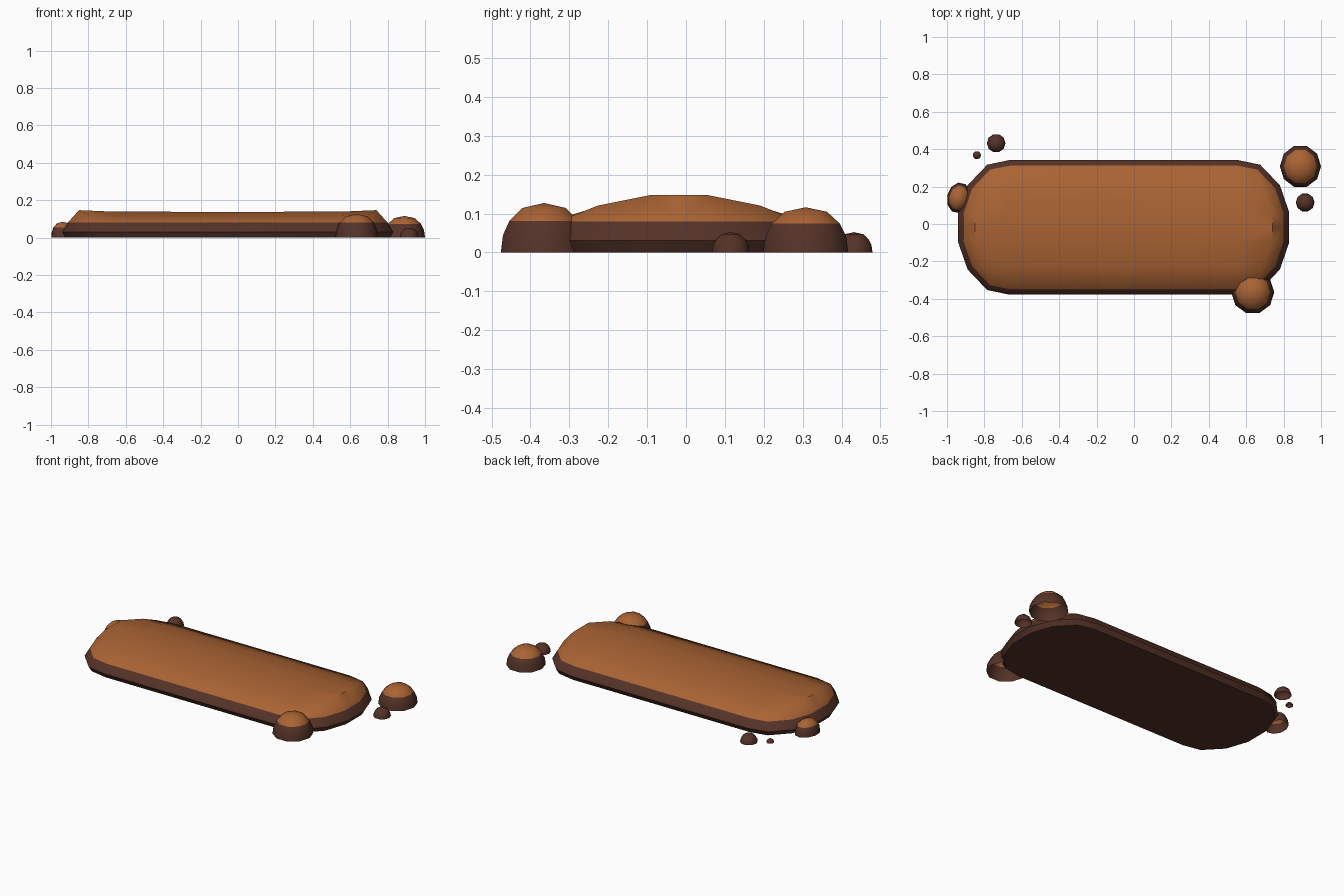
import bpy, bmesh, math
from mathutils import Matrix

if "Cube" in bpy.data.objects:
    bpy.data.objects.remove(bpy.data.objects["Cube"])


def material(name, color):
    m = bpy.data.materials.new(name)
    m.diffuse_color = (*color, 1)
    m.use_nodes = True
    m.node_tree.nodes["Principled BSDF"].inputs["Base Color"].default_value = m.diffuse_color
    return m


DARK = material("dark_mud", (0.09, 0.032, 0.021))
LIGHT = material("light_mud", (0.40, 0.125, 0.034))


def finish(name, bm, location, split, angle):
    """Colour faces above the split height light, the rest dark."""
    for f in bm.faces:
        f.material_index = int(f.calc_center_median().z > split)
    me = bpy.data.meshes.new(name)
    bm.to_mesh(me)
    bm.free()
    me.materials.append(DARK)
    me.materials.append(LIGHT)
    ob = bpy.data.objects.new(name, me)
    bpy.context.collection.objects.link(ob)
    ob.location = location
    bpy.ops.object.select_all(action='DESELECT')
    ob.select_set(True)
    bpy.context.view_layer.objects.active = ob
    bpy.ops.object.shade_smooth_by_angle(angle=math.radians(angle))
    return ob


# Main slab: one quarter of the outline (x, y, outward angle), mirrored twice
outline = [(.885, 0, 0), (.885, .08, 8), (.835, .225, 35),
           (.73, .335, 60), (.61, .36, 85), (0, .36, 90)]
bm = bmesh.new()


def ring(inset, z):
    return [bm.verts.new((x - inset * math.cos(math.radians(a)),
                          y - inset * math.sin(math.radians(a)), z))
            for x, y, a in outline]


base, belly, rim = ring(.018, 0), ring(0, .03), ring(.03, .08)
for low, high in ((base, belly), (belly, rim)):
    for i in range(5):
        bm.faces.new((low[i], low[i + 1], high[i + 1], high[i]))
bm.faces.new(base + [bm.verts.new((0, 0, 0))])

# Domed top: crest rows running along x, slightly raised at the ends
end0, end1, end2 = (bm.verts.new(p) for p in
                    ((.795, 0, .147), (.795, .075, .147), (.74, .21, .12)))
q0, q1, q2 = (bm.verts.new((.61, y, z)) for y, z in
              ((0, .139), (.075, .139), (.21, .117)))
m0, m1, m2 = (bm.verts.new((0, y, z)) for y, z in
              ((0, .138), (.075, .138), (.21, .116)))
for face in ((rim[0], rim[1], end1, end0), (rim[1], rim[2], end2, end1),
             (rim[2], rim[3], end2), (rim[3], rim[4], q2, end2),
             (rim[4], rim[5], m2, q2), (end0, end1, q1, q0),
             (end1, end2, q2, q1), (q0, q1, m1, m0), (q1, q2, m2, m1)):
    bm.faces.new(face)
for axis in 'XY':
    bmesh.ops.mirror(bm, geom=bm.verts[:] + bm.edges[:] + bm.faces[:],
                     matrix=Matrix.Identity(4), merge_dist=.0005, axis=axis)
bmesh.ops.remove_doubles(bm, verts=bm.verts[:], dist=.0005)
bmesh.ops.recalc_face_normals(bm, faces=bm.faces[:])
finish("mud_slab", bm, (-.055, -.018, 0), .081, 50)

# Mud clumps: open-bottomed low domes
PROFILE = [(1, 0), (.95, .35), (.8, .64), (.5, .9)]


def clump(name, x, y, rx, ry, height, two_tone, turn=0):
    bm = bmesh.new()
    n = 10
    rings = [[bm.verts.new((rx * r * math.cos(math.tau * i / n),
                            ry * r * math.sin(math.tau * i / n), height * h))
              for i in range(n)] for r, h in PROFILE]
    tip = bm.verts.new((0, 0, height))
    for i in range(n):
        j = (i + 1) % n
        for a, b in zip(rings, rings[1:]):
            bm.faces.new((a[i], a[j], b[j], b[i]))
        bm.faces.new((rings[-1][i], rings[-1][j], tip))
    ob = finish(name, bm, (x, y, 0), height * .64 if two_tone else 9, 50)
    ob.rotation_euler.z = math.radians(turn)


clump("front_right_clump", .635, -.365, .115, .117, .127, True)
clump("back_right_clump", .89, .308, .11, .115, .116, True)
clump("left_clump", -.937, .14, .063, .083, .085, True, -12)
clump("right_pebble", .915, .115, .05, .05, .052, False)
clump("back_pebble", -.737, .432, .05, .05, .052, False)
clump("tiny_pebble", -.84, .368, .022, .022, .022, False)
